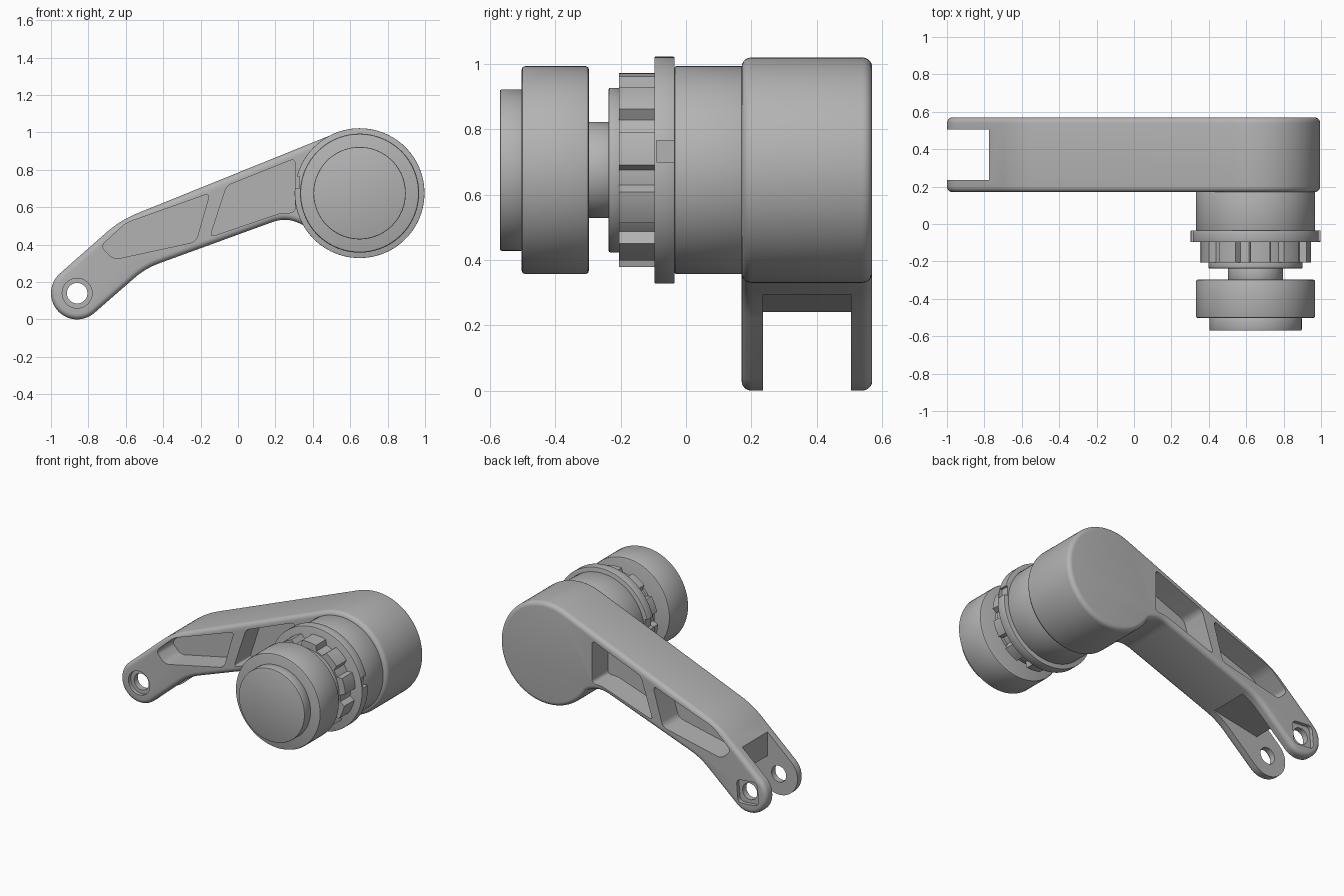
import bpy, bmesh, math
from mathutils import Vector

if "Cube" in bpy.data.objects:
    bpy.data.objects.remove(bpy.data.objects["Cube"], do_unlink=True)

grey = bpy.data.materials.new("plain grey")
grey.use_nodes = True
colour = (0.45, 0.45, 0.45, 1)
grey.diffuse_color = colour
grey.node_tree.nodes["Principled BSDF"].inputs["Base Color"].default_value = colour

HX, HZ = 0.65, 0.675      # axis of the knob
TX, TZ = -0.86, 0.14      # axis of the lug hole
Y0, Y1 = 0.17, 0.57       # arm thickness
MID = (Y0 + Y1) / 2


def arc(cx, cz, r, a0, a1, n):
    angles = [math.radians(a0 + (a1 - a0) * i / n) for i in range(n + 1)]
    return [(cx + r * math.cos(a), cz + r * math.sin(a)) for a in angles]


def corner(a, b, c, size, n=8):
    """Rounded corner at b, on the way from a to c."""
    a, b, c = Vector(a), Vector(b), Vector(c)
    p = b + (a - b).normalized() * size
    q = b + (c - b).normalized() * size
    ts = [i / n for i in range(n + 1)]
    return [tuple(p * (1 - t) ** 2 + b * 2 * t * (1 - t) + q * t * t) for t in ts]


def rounded(points, size):
    out = []
    for i, p in enumerate(points):
        out += corner(points[i - 1], p, points[(i + 1) % len(points)], size)
    return out


def prism(name, outline, y0, y1):
    """Extrude an x-z outline along y."""
    bm = bmesh.new()
    face = bm.faces.new([bm.verts.new((x, y0, z)) for x, z in outline])
    ext = bmesh.ops.extrude_face_region(bm, geom=[face])
    verts = [v for v in ext["geom"] if isinstance(v, bmesh.types.BMVert)]
    bmesh.ops.translate(bm, verts=verts, vec=(0, y1 - y0, 0))
    bmesh.ops.recalc_face_normals(bm, faces=bm.faces)
    mesh = bpy.data.meshes.new(name)
    bm.to_mesh(mesh)
    bm.free()
    mesh.materials.append(grey)
    obj = bpy.data.objects.new(name, mesh)
    bpy.context.collection.objects.link(obj)
    return obj


def activate(obj):
    bpy.ops.object.select_all(action="DESELECT")
    obj.select_set(True)
    bpy.context.view_layer.objects.active = obj


def bevel(obj, width, segments):
    activate(obj)
    mod = obj.modifiers.new("edge_rounding", "BEVEL")
    mod.width, mod.segments = width, segments
    mod.limit_method, mod.angle_limit = "ANGLE", math.radians(60)
    mod.use_clamp_overlap = False
    bpy.ops.object.modifier_apply(modifier=mod.name)


def cut(obj, *shape):
    cutter = prism("cutter", *shape)
    activate(obj)
    mod = obj.modifiers.new("cut", "BOOLEAN")
    mod.operation, mod.solver, mod.object = "DIFFERENCE", "EXACT", cutter
    bpy.ops.object.modifier_apply(modifier=mod.name)
    bpy.data.objects.remove(cutter, do_unlink=True)


def smooth(obj):
    activate(obj)
    bpy.ops.object.shade_smooth_by_angle(angle=math.radians(30))


def disc(name, radius, y0, y1, edge=0.005):
    obj = prism(name, arc(HX, HZ, radius, 0, 360 - 3.75, 95), y0, y1)
    bevel(obj, edge, 2)
    smooth(obj)
    return obj


# Arm: lug tip, underside bend, neck, round head, top bend
tip = arc(TX, TZ, 0.14, 130, 310, 28)
head = arc(HX, HZ, 0.345, -150, 112, 64)
low_bend, neck, top_bend = (-0.495, 0.273), (0.26, 0.548), (-0.63, 0.53)
outline = (tip + corner(tip[-1], low_bend, neck, 0.08)
           + corner(low_bend, neck, head[0], 0.08)
           + head + corner(head[-1], top_bend, tip[0], 0.1))
arm = prism("arm", outline, Y0, Y1)
bevel(arm, 0.03, 5)

# Weight-saving pockets on both faces, leaving a central web and a rib
lower_pocket = rounded([(-0.735, 0.39), (-0.6, 0.515), (-0.15, 0.675),
                        (-0.225, 0.415), (-0.665, 0.32)], 0.035)
upper_pocket = rounded([(-0.06, 0.715), (0.305, 0.86), (0.305, 0.57),
                        (0.23, 0.57), (-0.15, 0.44)], 0.03)
for pocket in (lower_pocket, upper_pocket):
    cut(arm, pocket, Y0 - 0.1, MID - 0.03)
    cut(arm, pocket, MID + 0.03, Y1 + 0.1)

# Fork slot between the two lugs, running out under the bend
slot = [(-1.1, -0.1), (-0.2, -0.1), (-0.44, 0.3), (-0.775, 0.24),
        (-0.775, 0.7), (-1.1, 0.7)]
cut(arm, slot, 0.235, 0.505)

# Pin hole, round front recess and square nut recess behind
cut(arm, arc(TX, TZ, 0.055, 0, 348.75, 31), 0, 0.8)
cut(arm, arc(TX, TZ, 0.08, 0, 348.75, 31), 0, Y0 + 0.025)
nut = [(TX + x, TZ + z) for x, z in arc(0, 0, 0.11, 40, 310, 3)]
cut(arm, rounded(nut, 0.035), Y1 - 0.025, 0.8)
smooth(arm)

# Knob stack on the head axis
disc("collar", 0.318, -0.035, 0.18)
disc("backing_disc", 0.252, -0.237, -0.2)
disc("shaft", 0.147, -0.3, -0.23)
disc("knob", 0.318, -0.503, -0.297, 0.01)
disc("knob_cap", 0.247, -0.57, -0.5, 0.006)

# Flange with a notch on each side
flange = disc("flange", 0.347, -0.097, -0.035, 0.003)
for side, front in ((1, -0.09), (-1, -0.2)):
    x0, x1 = HX + side * 0.32, HX + side * 0.4
    cut(flange, [(x0, 0.7), (x1, 0.7), (x1, 0.765), (x0, 0.765)], front, 0)
smooth(flange)

# Grip ring with ten shallow grooves
teeth = []
for k in range(10):
    a = -5 + 36 * k
    teeth += arc(HX, HZ, 0.262, a - 5, a + 5, 3)
    teeth += arc(HX, HZ, 0.297, a + 8, a + 28, 6)
grip = prism("grip_ring", teeth, -0.205, -0.09)
smooth(grip)
